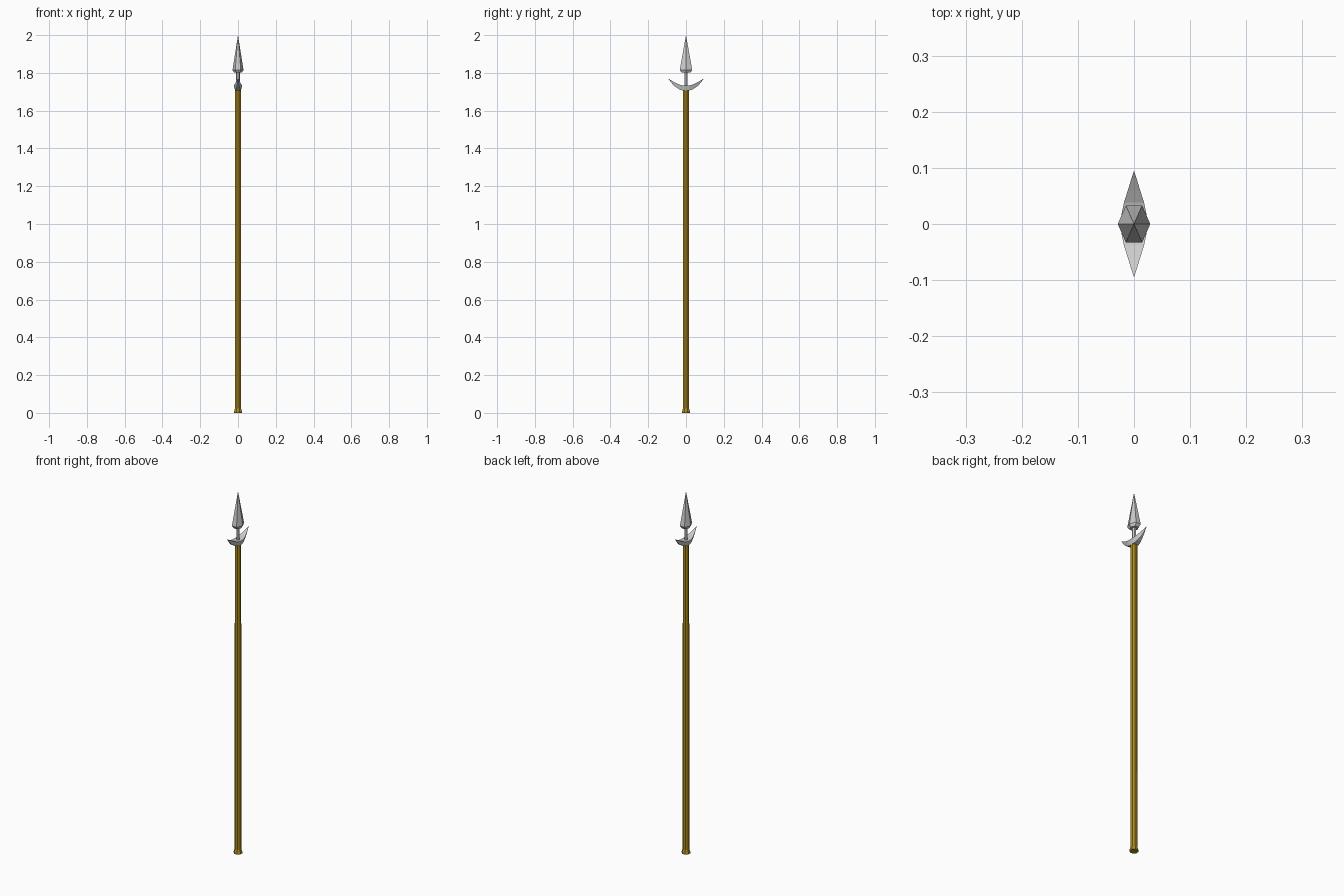
import bpy
import bmesh
from math import cos, sin, pi

if "Cube" in bpy.data.objects:
    bpy.data.objects.remove(bpy.data.objects["Cube"])


def ring(n, rx, ry, z, turn=0.0):
    """Regular n-sided ring, stretched to rx by ry."""
    return [(rx * cos(turn + i * 2 * pi / n), ry * sin(turn + i * 2 * pi / n), z)
            for i in range(n)]


def loft(name, rings, tip=None, mat=None):
    """Skin a stack of equal-sized rings, capped at the bottom and at the top or tip."""
    n = len(rings[0])
    if tip:
        rings = rings + [[tip] * n]
    bm = bmesh.new()
    rows = [[bm.verts.new(p) for p in r] for r in rings]
    bm.faces.new(rows[0])
    bm.faces.new(rows[-1])
    for a, b in zip(rows, rows[1:]):
        for i in range(n):
            j = (i + 1) % n
            bm.faces.new((a[i], a[j], b[j], b[i]))
    # Collapse pointed ends and make the normals consistent
    bmesh.ops.remove_doubles(bm, verts=bm.verts, dist=1e-5)
    bmesh.ops.recalc_face_normals(bm, faces=bm.faces)
    mesh = bpy.data.meshes.new(name)
    bm.to_mesh(mesh)
    bm.free()
    if mat:
        mesh.materials.append(mat)
    obj = bpy.data.objects.new(name, mesh)
    bpy.context.collection.objects.link(obj)
    return obj


wood = bpy.data.materials.new("wood")
wood.diffuse_color = (0.42, 0.26, 0.012, 1)
wood.use_nodes = True
wood.node_tree.nodes["Principled BSDF"].inputs["Base Color"].default_value = wood.diffuse_color

# Shaft with flared foot
profile = [(0.0225, 0), (0.0225, 0.007), (0.0172, 0.024), (0.0165, 1.715)]
loft("shaft", [ring(8, r, r, z, pi / 8) for r, z in profile], mat=wood)

# Neck between the shaft and the spearhead
loft("neck", [ring(6, 0.0095, 0.0095, z) for z in (1.715, 1.81)])

# Spearhead: pointed six-sided cone with a bevelled base
loft("spearhead",
     [ring(6, 0.021, 0.026, 1.801), ring(6, 0.029, 0.038, 1.816)],
     tip=(0, 0, 2.0))

# Crescent guard: (y, bottom z, top z, bottom half width, top half width)
half = [(0.016, 1.706, 1.733, 0.015, 0.0225),
        (0.038, 1.714, 1.739, 0.011, 0.018),
        (0.060, 1.729, 1.750, 0.006, 0.011),
        (0.080, 1.750, 1.761, 0.002, 0.005)]
stations = [(-y, *rest) for y, *rest in reversed(half)] + half
sections = [[(-wb, y, zb), (wb, y, zb), (wt, y, zt), (-wt, y, zt)]
            for y, zb, zt, wb, wt in stations]
loft("crescent_guard", [[(0, -0.095, 1.771)] * 4] + sections, tip=(0, 0.095, 1.771))
